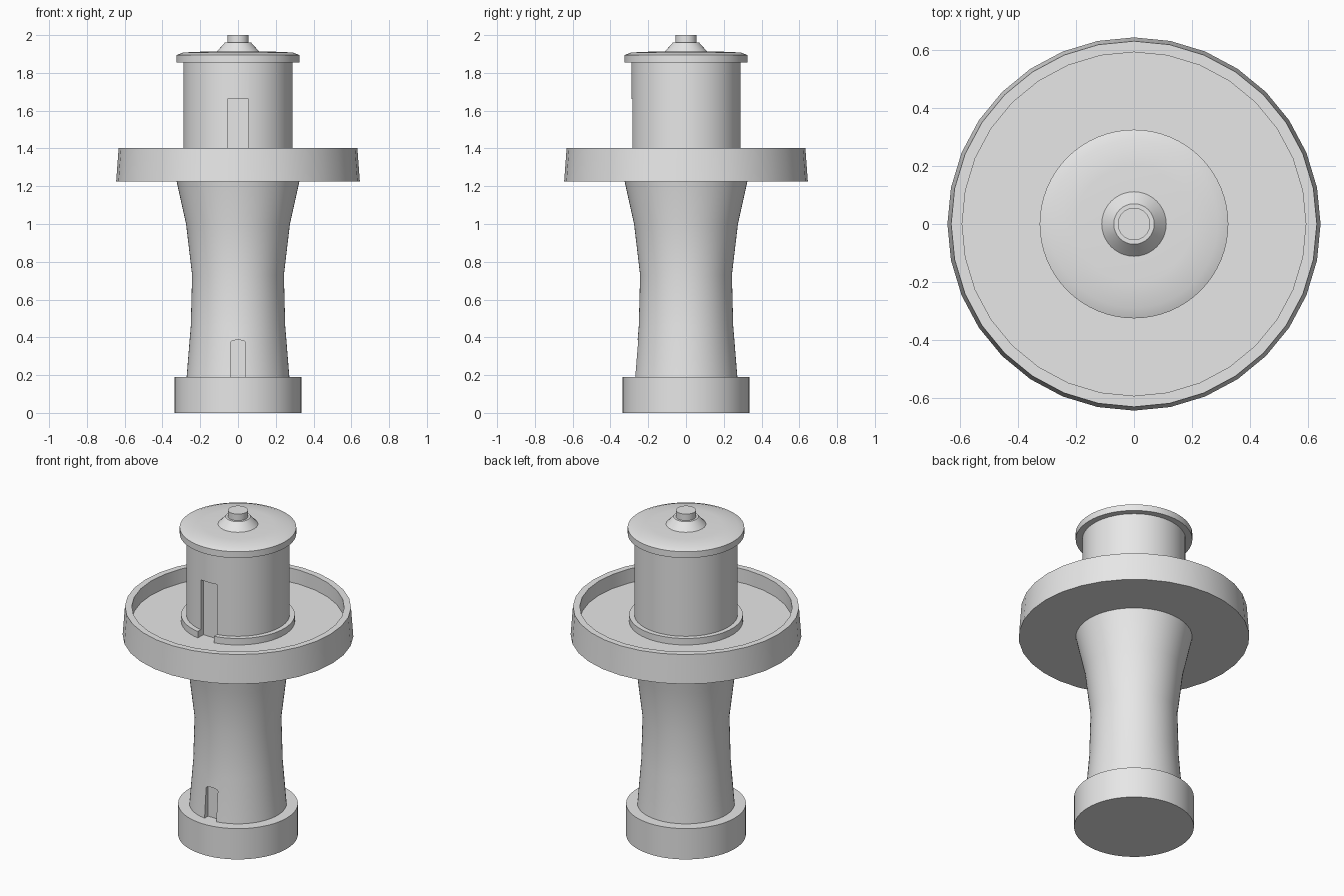
import bpy, bmesh, math

if "Cube" in bpy.data.objects:
    bpy.data.objects.remove(bpy.data.objects["Cube"])

stone = bpy.data.materials.new("pale_grey")
stone.diffuse_color = (0.8, 0.8, 0.8, 1)
stone.use_nodes = True
stone.node_tree.nodes["Principled BSDF"].inputs["Base Color"].default_value = stone.diffuse_color


def make_object(name, bm):
    bmesh.ops.recalc_face_normals(bm, faces=bm.faces)
    mesh = bpy.data.meshes.new(name)
    bm.to_mesh(mesh)
    bm.free()
    obj = bpy.data.objects.new(name, mesh)
    bpy.context.collection.objects.link(obj)
    mesh.materials.append(stone)
    return obj


def activate(obj):
    bpy.ops.object.select_all(action='DESELECT')
    obj.select_set(True)
    bpy.context.view_layer.objects.active = obj


def lathe(name, profile, sides=64):
    """Spin (radius, height) points about z; ends are capped flat."""
    bm = bmesh.new()
    rings = []
    for r, z in profile:
        rings.append([bm.verts.new((r * math.cos(2 * math.pi * i / sides),
                                    r * math.sin(2 * math.pi * i / sides), z))
                      for i in range(sides)])
    for a, b in zip(rings, rings[1:]):
        for i in range(sides):
            j = (i + 1) % sides
            bm.faces.new((a[i], a[j], b[j], b[i]))
    bm.faces.new(rings[0][::-1])
    bm.faces.new(rings[-1])
    return make_object(name, bm)


def cut_doorway(target, outline, back):
    """Sink an (x, z) outline into the front, down to y = back."""
    bm = bmesh.new()
    face = bm.faces.new([bm.verts.new((x, -0.5, z)) for x, z in outline])
    new = bmesh.ops.extrude_face_region(bm, geom=[face])["geom"]
    for v in new:
        if isinstance(v, bmesh.types.BMVert):
            v.co.y = back
    cutter = make_object("doorway_cutter", bm)
    cutter.hide_render = True
    mod = target.modifiers.new("doorway", 'BOOLEAN')
    mod.operation = 'DIFFERENCE'
    mod.solver = 'EXACT'
    mod.object = cutter
    activate(target)
    bpy.ops.object.modifier_apply(modifier=mod.name)
    bpy.data.objects.remove(cutter)


# Round footing and waisted shaft
base = lathe("base", [(0.335, 0), (0.335, 0.19)])
shaft = lathe("shaft", [(0.272, 0.19), (0.25, 0.46), (0.243, 0.73),
                        (0.275, 1.0), (0.326, 1.23)])

# Wide gallery tray with raised rim
gallery = lathe("gallery", [(0.645, 1.226), (0.632, 1.402), (0.594, 1.402),
                            (0.594, 1.315)], sides=32)

# Upper drum with a skirting ring
drum = lathe("drum", [(0.318, 1.315), (0.318, 1.355), (0.289, 1.355),
                      (0.289, 1.86)])

# Roof with a gently domed top, vent collar and knob
roof = lathe("roof", [(0.326, 1.855), (0.326, 1.894), (0.29, 1.908),
                      (0.2, 1.912), (0.1, 1.914)])
collar = lathe("vent_collar", [(0.115, 1.91), (0.086, 1.942), (0.07, 1.96)], 32)
knob = lathe("knob", [(0.056, 1.955), (0.056, 2.0)], 32)

# Recessed doorways: arched one in the shaft, square one in the drum
arch = [(0.04 * math.cos(math.pi * i / 8), 0.372 + 0.014 * math.sin(math.pi * i / 8))
        for i in range(9)]
cut_doorway(shaft, [(-0.04, 0.15), (0.04, 0.15)] + arch, -0.235)
cut_doorway(drum, [(-0.055, 1.28), (0.055, 1.28), (0.055, 1.663), (-0.055, 1.663)], -0.26)

# Smooth round walls, crisp rims
for obj in (base, shaft, gallery, drum, roof, collar, knob):
    activate(obj)
    bpy.ops.object.shade_smooth_by_angle(angle=math.radians(30))
